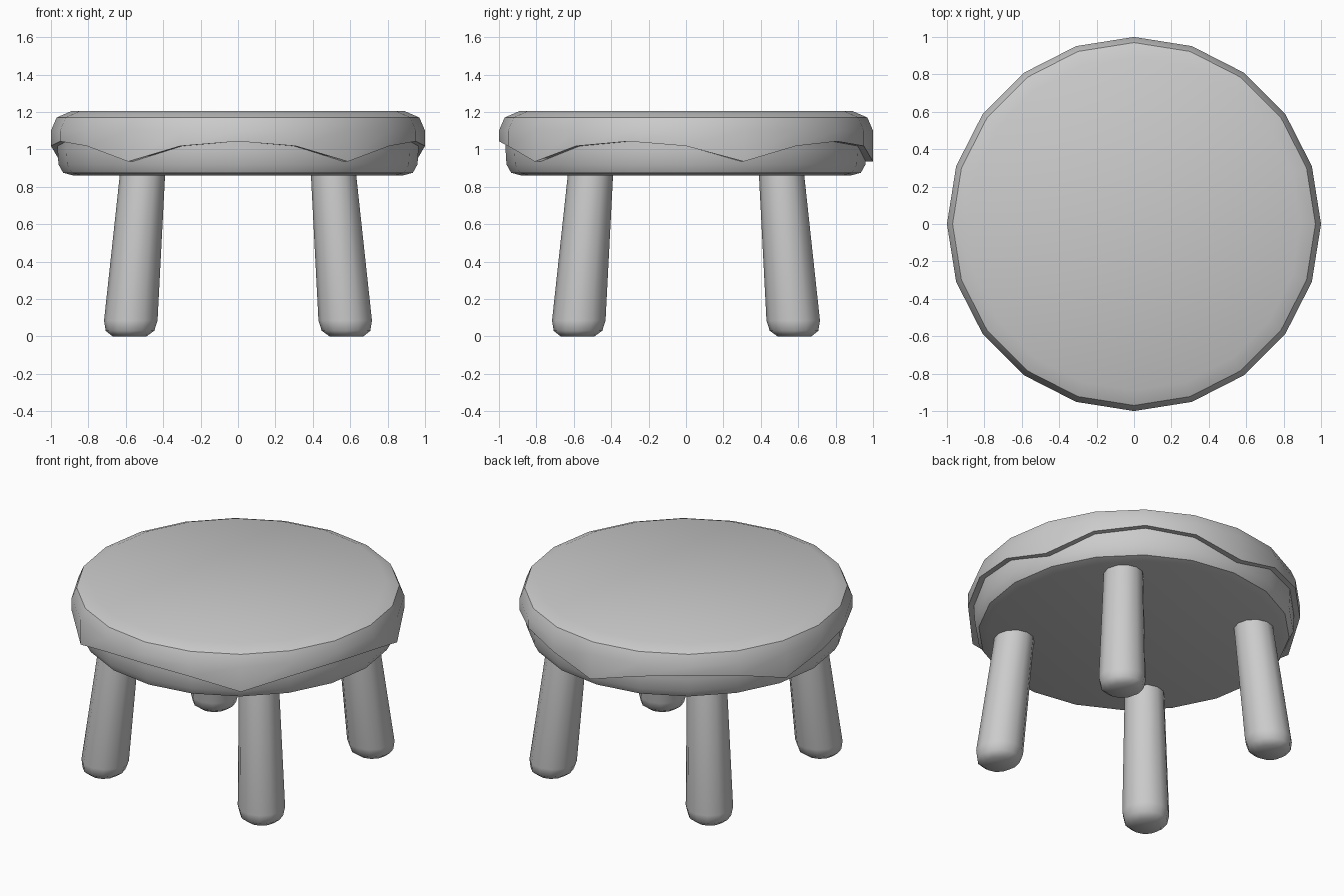
import bpy, bmesh, math

cube = bpy.data.objects.get("Cube")
if cube:
    bpy.data.objects.remove(cube)

grey = bpy.data.materials.new("plain grey")
grey.use_nodes = True
grey.diffuse_color = (0.6, 0.6, 0.6, 1)
grey.node_tree.nodes["Principled BSDF"].inputs["Base Color"].default_value = (0.6, 0.6, 0.6, 1)


def loft(name, rings, sides, centre=lambda z: (0, 0), angle=40):
    """Join rings of (radius, height); a height may be a function of the side index."""
    bm = bmesh.new()
    loops = []
    for radius, height in rings:
        loop = []
        for i in range(sides):
            a = math.pi / 2 + math.tau * i / sides
            z = height(i) if callable(height) else height
            cx, cy = centre(z)
            loop.append(bm.verts.new((cx + radius * math.cos(a), cy + radius * math.sin(a), z)))
        loops.append(loop)
    for low, high in zip(loops, loops[1:]):
        for i in range(sides):
            j = (i + 1) % sides
            bm.faces.new((low[i], low[j], high[j], high[i]))
    bm.faces.new(loops[0])
    bm.faces.new(loops[-1])
    bmesh.ops.recalc_face_normals(bm, faces=bm.faces[:])
    mesh = bpy.data.meshes.new(name)
    bm.to_mesh(mesh)
    bm.free()
    mesh.materials.append(grey)
    obj = bpy.data.objects.new(name, mesh)
    bpy.context.collection.objects.link(obj)
    bpy.ops.object.select_all(action="DESELECT")
    obj.select_set(True)
    bpy.context.view_layer.objects.active = obj
    bpy.ops.object.shade_smooth_by_angle(angle=math.radians(angle))
    return obj


# Seat base with a rounded lower rim
loft("seat_base", [(0.88, 0.86), (0.935, 0.875), (0.96, 0.92), (0.965, 1.0), (0.965, 1.12)], 20)


# Cushion cover whose hem hangs down in five points
def hem(i):
    return (0.935, 1.018, 1.043, 1.018)[i % 4]


loft("seat_cover", [(0.95, 1.1), (0.955, hem), (1.0, hem), (1.0, 1.1), (0.97, 1.17), (0.89, 1.205)], 20)

# Four splayed legs with rounded feet
leg_rings = [(0.09, 0), (0.13, 0.03), (0.143, 0.085), (0.12, 0.9)]
for side, sx in (("left", 1), ("right", -1)):
    for end, sy in (("front", -1), ("back", 1)):
        def splay(z, sx=sx, sy=sy):
            offset = 0.58 - 0.08 * z
            return sx * offset, sy * offset
        loft(f"{end}_{side}_leg", leg_rings, 12, splay, 50)
